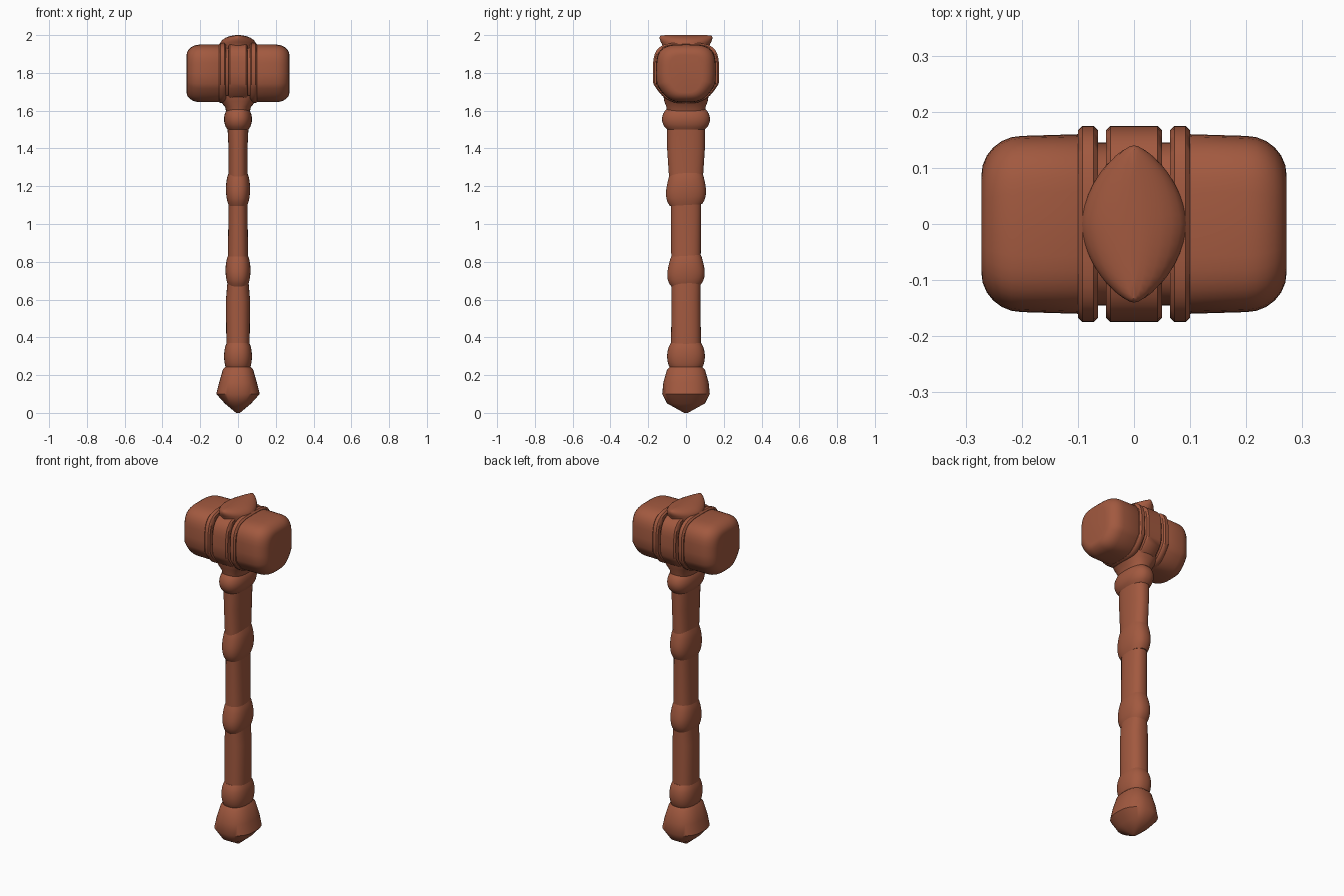
import bpy, bmesh, math

default_cube = bpy.data.objects.get("Cube")
if default_cube:
    bpy.data.objects.remove(default_cube, do_unlink=True)

clay = bpy.data.materials.new("terracotta_brown")
clay.use_nodes = True
clay.diffuse_color = (0.36, 0.1, 0.05, 1)
shader = clay.node_tree.nodes["Principled BSDF"]
shader.inputs["Base Color"].default_value = clay.diffuse_color
shader.inputs["Roughness"].default_value = 0.8


def rounded_outline(half_width, half_height, power, sides=40):
    """Superellipse outline: a power of two is an ellipse, more is squarer."""
    points = []
    for i in range(sides):
        turn = math.tau * i / sides
        across, along = math.cos(turn), math.sin(turn)
        points.append((
            math.copysign(abs(across) ** (2 / power), across) * half_width,
            math.copysign(abs(along) ** (2 / power), along) * half_height))
    return points


def loft(name, rings):
    """Skin a list of equal-length rings, cap both ends and shade smooth."""
    bm = bmesh.new()
    loops = [[bm.verts.new(point) for point in ring] for ring in rings]
    count = len(loops[0])
    for low, high in zip(loops, loops[1:]):
        for i in range(count):
            j = (i + 1) % count
            bm.faces.new((low[i], low[j], high[j], high[i]))
    bm.faces.new(loops[0][::-1])
    bm.faces.new(loops[-1])
    bmesh.ops.recalc_face_normals(bm, faces=bm.faces)
    mesh = bpy.data.meshes.new(name)
    bm.to_mesh(mesh)
    bm.free()
    mesh.materials.append(clay)
    mesh.shade_smooth()
    mesh.set_sharp_from_angle(angle=math.radians(40))
    part = bpy.data.objects.new(name, mesh)
    bpy.context.collection.objects.link(part)


def upright(name, profile, power=2.4, tilt=0):
    """Loft upwards through rows of height, half width and half depth."""
    loft(name, [[(x, y, height + tilt * y)
                 for x, y in rounded_outline(width, depth, power)]
                for height, width, depth in profile])


def binding(name, bottom, top, width, depth, swell, lean=0, tilt=0):
    """Rounded ring swelling out of the shaft; lean moves its widest point."""
    profile = []
    steps = 8
    for step in range(steps + 1):
        t = step / steps
        bulge = swell * math.sin(math.pi * t) ** 0.7
        skew = 1 - lean * math.cos(math.pi * t)
        profile.append((bottom + (top - bottom) * t,
                        width + bulge * 0.7, depth + bulge * skew))
    upright(name, profile, tilt=tilt)


def head_section(x, depth, low, high):
    """Head outline at one x: rounded square, narrower underneath."""
    middle, half_height = (low + high) / 2, (high - low) / 2
    section = []
    for y, z in rounded_outline(depth, half_height, power=3.6):
        taper = min(0, z / half_height + 0.35) * 0.45
        section.append((x, y * (1 + taper), middle + z))
    return section


# Shaft: round near the pommel, deeper than wide near the head
upright("shaft", [
    (0.2, 0.06, 0.08), (0.6, 0.064, 0.077), (0.7, 0.055, 0.077),
    (1.1, 0.05, 0.08), (1.4, 0.05, 0.1), (1.6, 0.06, 0.1)])

# Pommel with a blunt pointed base
upright("pommel", [
    (0, 0.01, 0.01), (0.05, 0.07, 0.1), (0.1, 0.115, 0.126),
    (0.16, 0.1, 0.12), (0.23, 0.08, 0.1), (0.25, 0.06, 0.08)])

# Bindings around the shaft
binding("pommel_collar", 0.23, 0.37, 0.06, 0.08, swell=0.02)
binding("lower_binding", 0.67, 0.84, 0.05, 0.075, swell=0.023, lean=-0.3, tilt=0.06)
binding("upper_binding", 1.1, 1.27, 0.05, 0.085, swell=0.02, lean=-0.3, tilt=0.06)
binding("neck_binding", 1.5, 1.61, 0.055, 0.1, swell=0.027)

# Neck flaring into the underside of the head
upright("neck_flare", [
    (1.58, 0.06, 0.1), (1.62, 0.068, 0.104),
    (1.65, 0.095, 0.115), (1.68, 0.12, 0.12)])


# Head block: each striking end is rounded over by a quarter-circle rule
def head_half():
    sections = [head_section(0.07, 0.145, 1.65, 1.94),
                head_section(0.1, 0.16, 1.645, 1.95)]
    steps = 6
    for step in range(steps + 1):
        turn = math.pi / 2 * step / steps
        inset = 1 - math.cos(turn)
        sections.append(head_section(0.2 + 0.072 * math.sin(turn),
                                     0.157 - 0.07 * inset,
                                     1.645 + 0.05 * inset,
                                     1.95 - 0.055 * inset))
    return sections


right_half = head_half()
left_half = [[(-x, y, z) for x, y, z in section] for section in right_half]
loft("head_block", left_half[::-1] + right_half)


# Raised straps around the head, with narrow grooves between them
def strap(name, middle, half_width):
    bevel = 0.008
    rows = [(half_width, 0.03), (half_width, bevel), (half_width - bevel, 0)]
    rows = [(-offset, drop) for offset, drop in rows] + rows[::-1]
    loft(name, [head_section(middle + offset, 0.175 - drop,
                             1.64 + drop / 2, 1.96 - drop)
                for offset, drop in rows])


strap("centre_strap", 0, 0.05)
for side, name in ((1, "left_strap"), (-1, "right_strap")):
    strap(name, side * 0.082, 0.018)

# Almond-shaped boss on top of the head, domed across and flat along
boss = [(1.92, 0.1, 0.12)]
dome_steps = 6
for step in range(dome_steps):
    turn = math.pi / 2 * step / dome_steps
    boss.append((1.95 + 0.05 * math.sin(turn), 0.095 * math.cos(turn),
                 0.126 + 0.014 * math.sin(turn * 2)))
boss.append((2, 0.01, 0.1))
upright("top_boss", boss, power=1.75)
